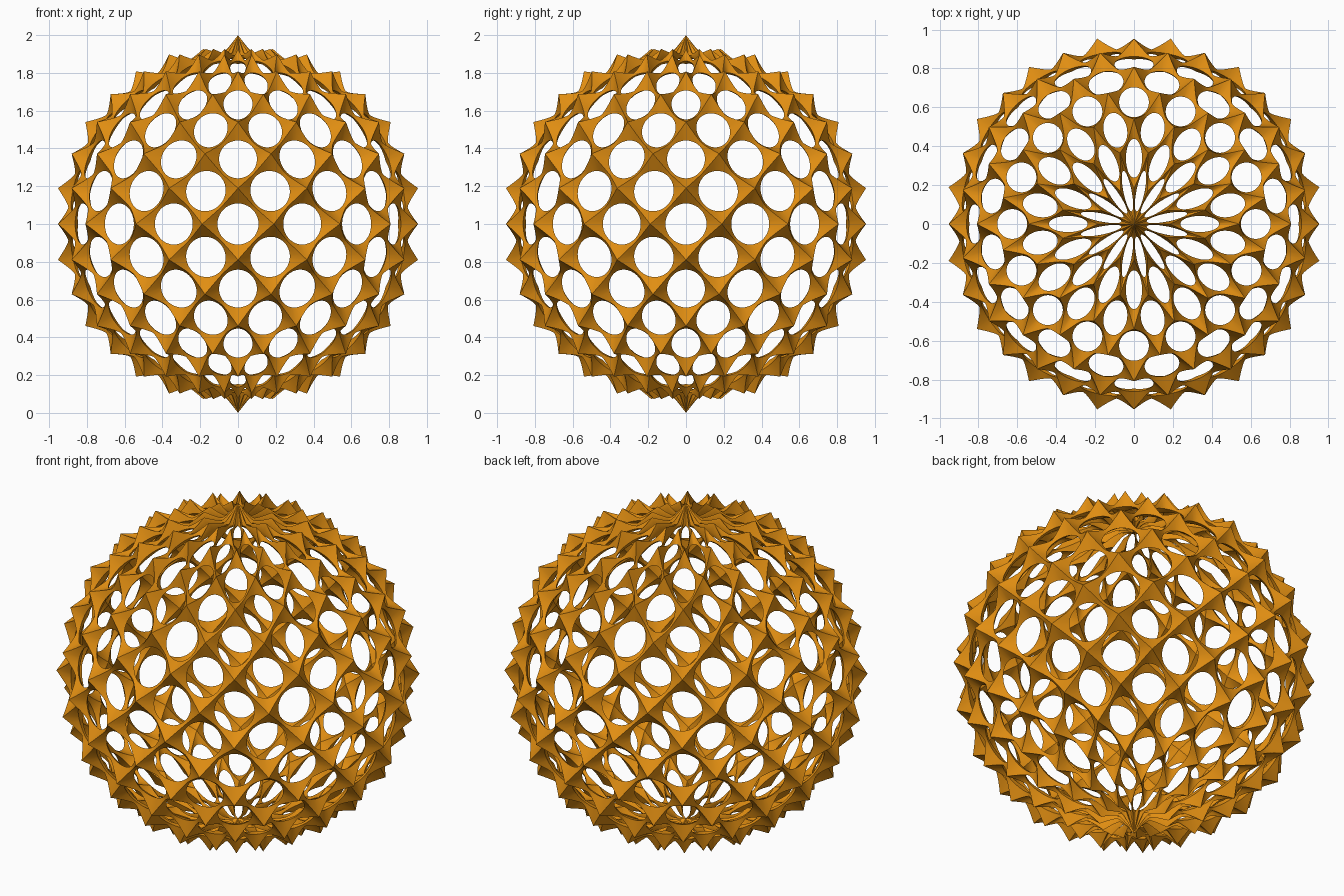
import bpy, bmesh, math
from mathutils import Vector

if "Cube" in bpy.data.objects:
    bpy.data.objects.remove(bpy.data.objects["Cube"])

STEP = math.pi / 16      # spacing of the diamond lattice
N = 40                   # points around each hole
HOLE = 0.87              # hole size inside its diamond
RIM = 0.895              # radius of the hole rims
CENTRE = Vector((0, 0, 1))


def direction(k, j):
    """Unit direction of lattice node: k = latitude row, j = azimuth step."""
    la, az = k * STEP, j * STEP
    return Vector((math.cos(la) * math.sin(az), -math.cos(la) * math.cos(az), math.sin(la)))


def tip(k):
    """Height of the outer spike on each row."""
    return {8: 1.0, 7: 0.945}.get(abs(k), 0.972)


def bilinear(c, u, v):
    p = (c[0] * (1 - u) * (1 - v) + c[1] * (1 + u) * (1 - v)
         + c[2] * (1 + u) * (1 + v) + c[3] * (1 - u) * (1 + v))
    return p.normalized()


def add_diamond(bm, k, j):
    """One diamond cell with a round hole, outer and inner skins."""
    nodes = [(k + 1, j), (k, j + 1), (k - 1, j), (k, j - 1)]
    c = [direction(*n) for n in nodes]
    tips = [tip(n[0]) for n in nodes]
    outer, rim, inner = [], [], []
    for i in range(N):
        a = 2 * math.pi * i / N
        ca, sa = math.cos(a), math.sin(a)
        m = max(abs(ca), abs(sa))
        u, v = ca / m, sa / m
        near = (0 if v < 0 else 3) if u < 0 else (1 if v < 0 else 2)
        f = min(abs(u), abs(v)) ** 1.4          # 1 at a node, 0 mid-arm
        d = bilinear(c, u, v)
        outer.append(bm.verts.new(CENTRE + d * (0.907 + (tips[near] - 0.907) * f)))
        inner.append(bm.verts.new(CENTRE + d * (0.883 - 0.02 * f)))
        rim.append(bm.verts.new(CENTRE + bilinear(c, HOLE * ca, HOLE * sa) * RIM))
    for i in range(N):
        n = (i + 1) % N
        bm.faces.new((outer[i], outer[n], rim[n], rim[i]))
        bm.faces.new((rim[i], rim[n], inner[n], inner[i]))


bm = bmesh.new()
for k in range(-7, 8):
    for j in range(32):
        if (k + j) % 2 == 0:
            add_diamond(bm, k, j)
bmesh.ops.remove_doubles(bm, verts=bm.verts, dist=0.0004)
bmesh.ops.recalc_face_normals(bm, faces=bm.faces)

mesh = bpy.data.meshes.new("lattice_sphere")
bm.to_mesh(mesh)
bm.free()
mat = bpy.data.materials.new("amber orange")
mat.diffuse_color = (0.75, 0.27, 0.006, 1)
mat.use_nodes = True
mat.node_tree.nodes["Principled BSDF"].inputs["Base Color"].default_value = mat.diffuse_color
mesh.materials.append(mat)
ball = bpy.data.objects.new("lattice_sphere", mesh)
bpy.context.collection.objects.link(ball)
bpy.context.view_layer.objects.active = ball
ball.select_set(True)
bpy.ops.object.shade_smooth_by_angle(angle=math.radians(40))
